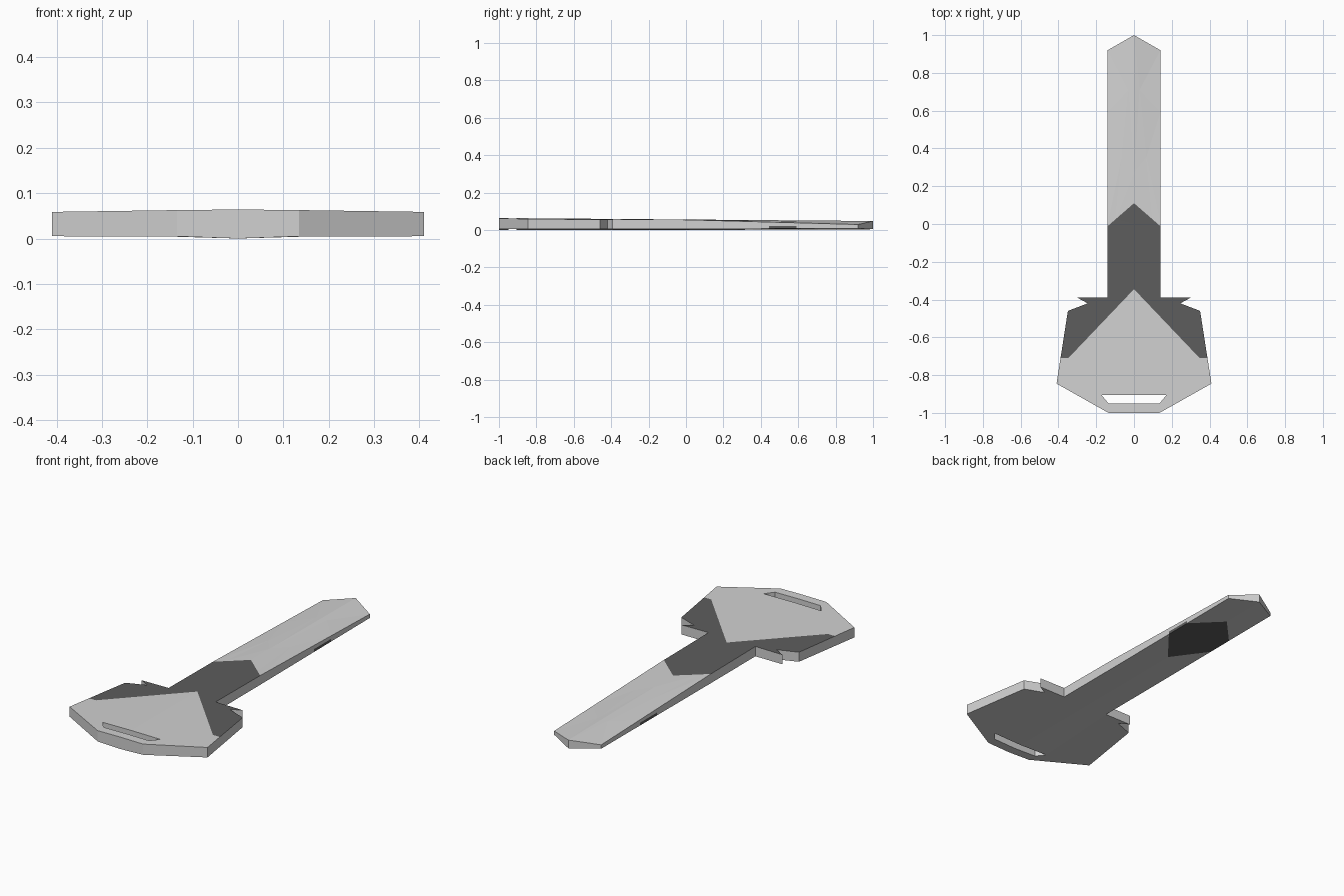
import bpy, bmesh
from mathutils import Vector

if "Cube" in bpy.data.objects:
    bpy.data.objects.remove(bpy.data.objects["Cube"])


def material(name, value):
    m = bpy.data.materials.new(name)
    m.diffuse_color = (value, value, value, 1)
    m.use_nodes = True
    m.node_tree.nodes["Principled BSDF"].inputs["Base Color"].default_value = m.diffuse_color
    return m


# Right half of the outline: blade, guard spike, grip, and half of the slot
OUTLINE = [(0, 1), (.14, .92), (.14, -.39), (.30, -.39), (.245, -.42),
           (.35, -.46), (.41, -.845), (.135, -1), (0, -1), (0, -.95),
           (.135, -.95), (.172, -.905), (0, -.905)]

# Colour borders as lines: y = y0 + slope * |x|
BAND_TOP = (.11, -.87)
BAND_LOW = (-.345, -1.05)
BAND_END = (-.71, 0)
PATCH_LOW = (.27, 1.25)
PATCH_TOP = (.74, -1.07)


def above(line, p):
    return p.y > line[0] + line[1] * abs(p.x)


def cut(bm, co, no):
    bmesh.ops.bisect_plane(bm, geom=bm.verts[:] + bm.edges[:] + bm.faces[:],
                           dist=1e-5, plane_co=co, plane_no=no)


def top_z(x, y):
    return .064 - .008 * (y + 1) - .01 * x - .14 * max(0, y) * x


def bottom_z(x, y):
    return .005 * min(1, x / .14) + .004 * max(0, y)


# Flat half shape, cut along every colour border
bm = bmesh.new()
bm.faces.new([bm.verts.new((x, y, 0)) for x, y in OUTLINE])
bmesh.ops.triangulate(bm, faces=bm.faces[:])
for y0, slope in (BAND_TOP, BAND_LOW, BAND_END, PATCH_LOW, PATCH_TOP, (0, 0), (-.39, 0)):
    cut(bm, Vector((0, y0, 0)), Vector((-slope, 1, 0)))
bmesh.ops.triangulate(bm, faces=bm.faces[:])

# Thicken into upper and lower skins joined by walls
lower = bm.verts[:]
ext = bmesh.ops.extrude_face_region(bm, geom=bm.faces[:], use_keep_orig=True)
upper = [g for g in ext["geom"] if isinstance(g, bmesh.types.BMVert)]
for v in upper:
    v.co.z = top_z(v.co.x, v.co.y)
for v in lower:
    v.co.z = bottom_z(v.co.x, v.co.y)

# Remove the inner walls on the symmetry plane, split side walls, mirror
inner = [f for f in bm.faces if all(v.co.x < 1e-5 for v in f.verts)]
bmesh.ops.delete(bm, geom=inner, context='FACES')
cut(bm, Vector((0, 0, .022)), Vector((0, 0, 1)))
bmesh.ops.mirror(bm, geom=bm.verts[:] + bm.edges[:] + bm.faces[:],
                 axis='X', merge_dist=1e-5)
bmesh.ops.remove_doubles(bm, verts=bm.verts[:], dist=1e-5)
bmesh.ops.recalc_face_normals(bm, faces=bm.faces[:])

# Dark chevron band on top, dark patch under the blade and on its low edges
for f in bm.faces:
    c = f.calc_center_median()
    band = not above(BAND_TOP, c) and above(BAND_LOW, c) and above(BAND_END, c)
    patch = above(PATCH_LOW, c) and not above(PATCH_TOP, c)
    f.material_index = int((f.normal.z > .5 and band)
                           or (f.normal.z < .5 and c.z < .022 and patch))
    f.smooth = False

mesh = bpy.data.meshes.new("flat_key_plate")
bm.to_mesh(mesh)
bm.free()
mesh.materials.append(material("light_grey", .64))
mesh.materials.append(material("dark_grey", .11))
plate = bpy.data.objects.new("flat_key_plate", mesh)
bpy.context.collection.objects.link(plate)
